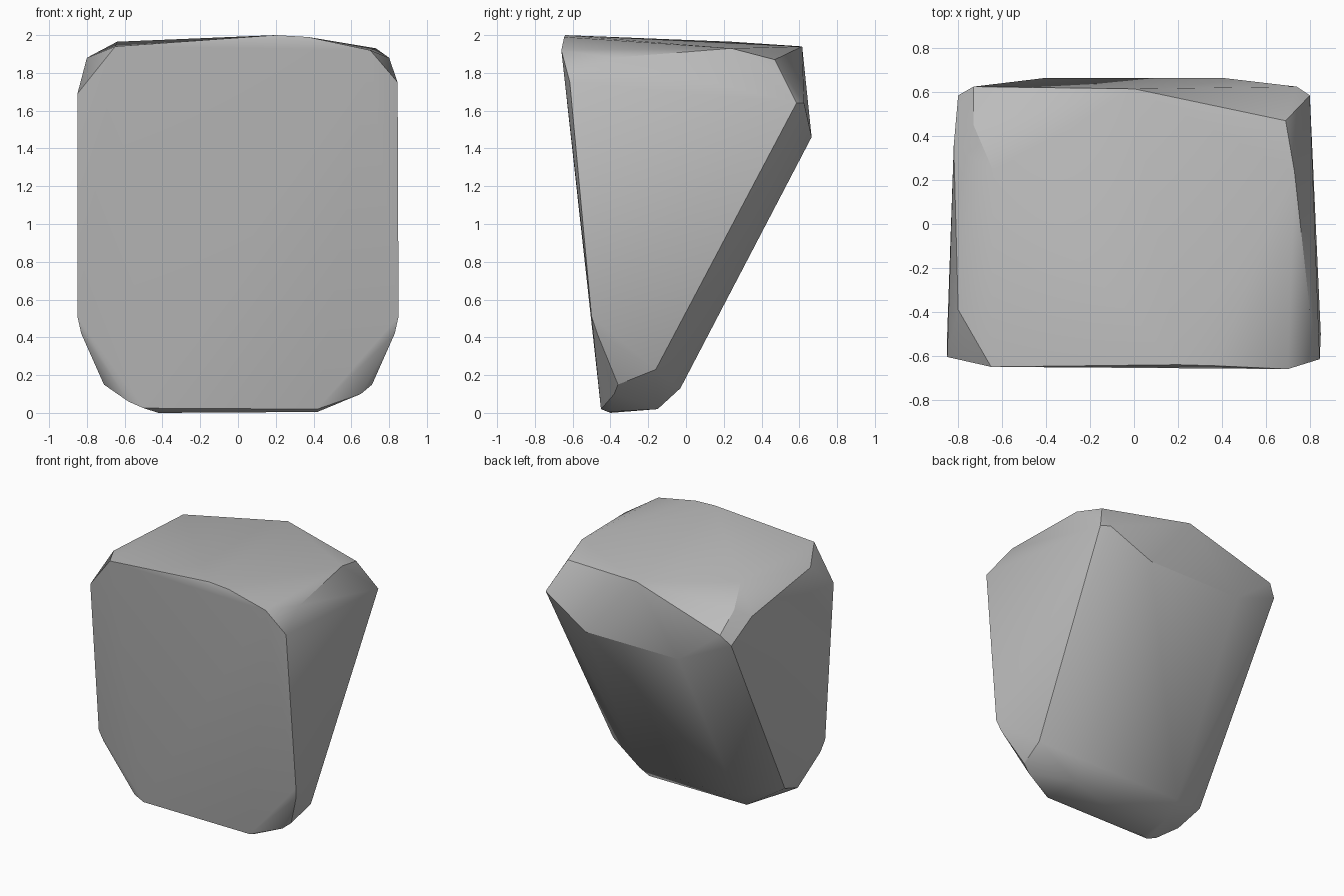
import bpy
import bmesh
import math

# Remove the default cube
default_cube = bpy.data.objects.get("Cube")
if default_cube:
    bpy.data.objects.remove(default_cube, do_unlink=True)


def make_material(name, colour):
    material = bpy.data.materials.new(name)
    material.use_nodes = True
    material.diffuse_color = colour
    shader = material.node_tree.nodes["Principled BSDF"]
    shader.inputs["Base Color"].default_value = colour
    return material


def build_hull(name, corners, material):
    """Wrap a convex shell around the corners and tidy its flat areas."""
    shell = bmesh.new()
    for corner in corners:
        shell.verts.new(corner)
    result = bmesh.ops.convex_hull(shell, input=shell.verts[:])
    # Points that ended up inside the shell are not needed
    loose = [v for v in result["geom_interior"] if isinstance(v, bmesh.types.BMVert)]
    bmesh.ops.delete(shell, geom=loose, context="VERTS")
    bmesh.ops.dissolve_limit(shell, angle_limit=math.radians(1),
                             verts=shell.verts[:], edges=shell.edges[:])
    bmesh.ops.recalc_face_normals(shell, faces=shell.faces[:])
    mesh = bpy.data.meshes.new(name)
    shell.to_mesh(mesh)
    shell.free()
    mesh.materials.append(material)
    rock = bpy.data.objects.new(name, mesh)
    bpy.context.collection.objects.link(rock)
    return rock


# Corners shared by both sides of the wedge
mirrored = [
    (.85, -.5, .51), (.83, -.47, .42),      # lower side edge
    (.71, -.36, .15), (.74, -.16, .23),     # lower side chamfer
    (.8, -.39, 1.88), (.8, .585, 1.64),     # upper side edge
    (.4, .665, 1.46), (.42, -.03, .13),     # sloping back
    (.42, -.15, .02),                       # underside
]
corners = [(side * x, y, z) for x, y, z in mirrored for side in (-1, 1)]

# Top edge of the front face, from one side to the other
corners += [(-.85, -.605, 1.69), (-.65, -.65, 1.94), (.2, -.64, 2),
            (.37, -.645, 1.99), (.7, -.66, 1.92), (.845, -.615, 1.75)]

# Foot of the front face
corners += [(.42, -.41, .005), (.42, -.45, .02), (.65, -.38, .1),
            (-.5, -.45, .025), (-.58, -.445, .06), (-.42, -.4, 0)]

# Chipped corners at the back of the top
corners += [(-.64, .24, 1.965), (-.82, .36, 1.79), (-.73, .45, 1.85),
            (-.73, .625, 1.72), (0, .615, 1.94), (.73, .24, 1.93),
            (.69, .47, 1.87), (.74, .625, 1.64)]

stone_grey = make_material("stone grey", (.5, .5, .5, 1))
rock = build_hull("wedge_rock", corners, stone_grey)

# Soft shading across the gentle bends, crisp on the hard edges
bpy.context.view_layer.objects.active = rock
rock.select_set(True)
bpy.ops.object.shade_smooth_by_angle(angle=math.radians(30))
